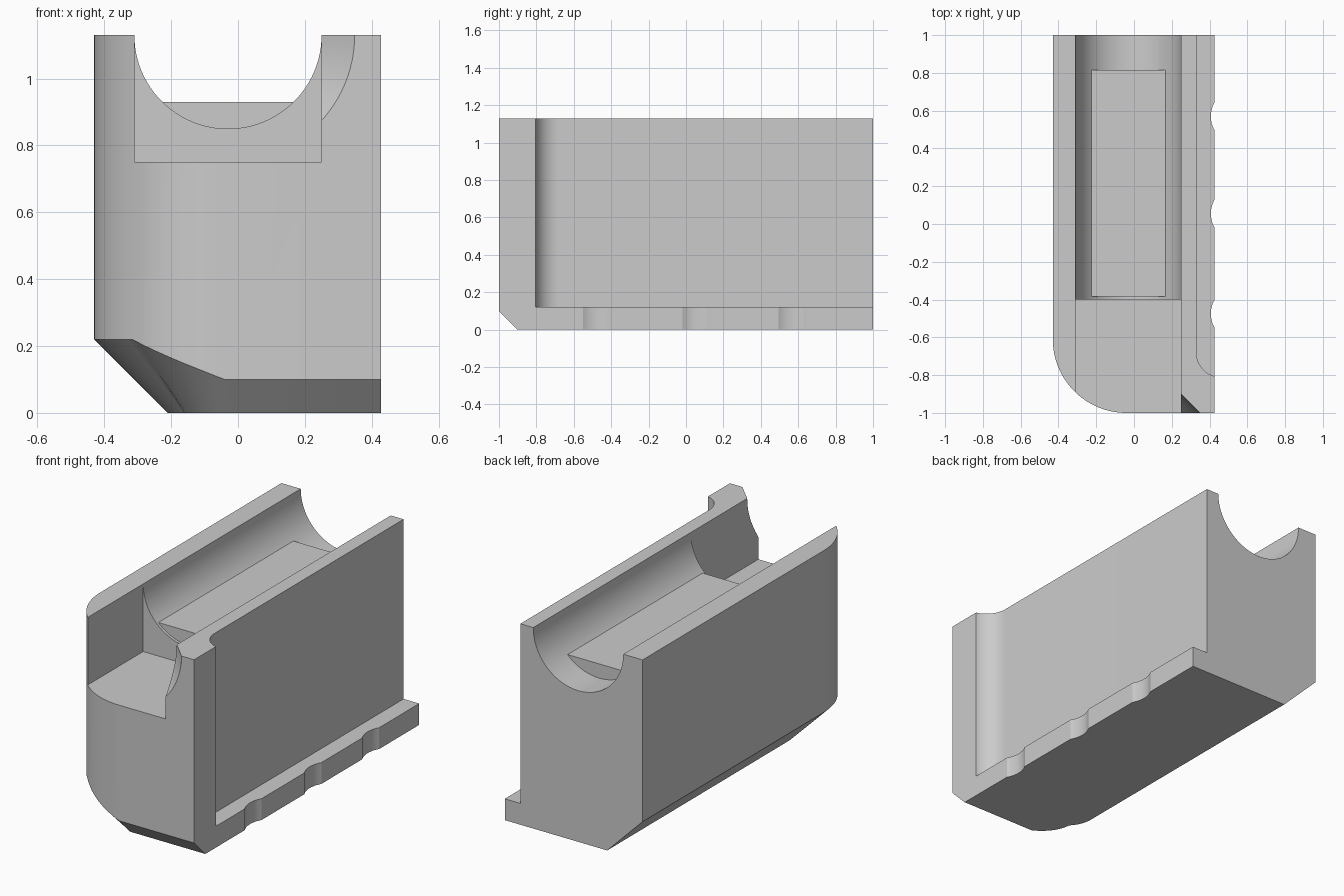
import bpy, bmesh
from math import cos, sin, pi, radians
from mathutils import Matrix

cube = bpy.data.objects.get("Cube")
if cube:
    bpy.data.objects.remove(cube, do_unlink=True)

grey = bpy.data.materials.new("plain_grey")
grey.use_nodes = True
colour = (0.6, 0.6, 0.6, 1)
grey.diffuse_color = colour
grey.node_tree.nodes["Principled BSDF"].inputs["Base Color"].default_value = colour


def finish(name, bm):
    bmesh.ops.recalc_face_normals(bm, faces=bm.faces)
    mesh = bpy.data.meshes.new(name)
    bm.to_mesh(mesh)
    bm.free()
    mesh.materials.append(grey)
    obj = bpy.data.objects.new(name, mesh)
    bpy.context.collection.objects.link(obj)
    return obj


def loft(name, rings):
    """Closed solid through rings of equal length."""
    bm = bmesh.new()
    loops = [[bm.verts.new(p) for p in ring] for ring in rings]
    for low, high in zip(loops, loops[1:]):
        for i in range(len(low)):
            j = (i + 1) % len(low)
            bm.faces.new((low[i], low[j], high[j], high[i]))
    bm.faces.new(loops[0][::-1])
    bm.faces.new(loops[-1])
    return finish(name, bm)


def prism(name, outline, z0, z1):
    return loft(name, [[(x, y, z) for x, y in outline] for z in (z0, z1)])


def box(name, x0, x1, y0, y1, z0, z1):
    return prism(name, [(x0, y0), (x1, y0), (x1, y1), (x0, y1)], z0, z1)


def round_bar(name, x, z, y0, r0, y1, r1, sides=96):
    """Cylinder or cone lying along y."""
    turns = [2 * pi * i / sides for i in range(sides)]
    return loft(name, [[(x + r * cos(a), y, z + r * sin(a)) for a in turns]
                       for y, r in ((y0, r0), (y1, r1))])


def carve(target, cutter):
    cutter.hide_render = True
    mod = target.modifiers.new("cut", 'BOOLEAN')
    mod.operation = 'DIFFERENCE'
    mod.solver = 'EXACT'
    mod.object = cutter
    bpy.context.view_layer.objects.active = target
    bpy.ops.object.modifier_apply(modifier=mod.name)
    bpy.data.objects.remove(cutter, do_unlink=True)


LEFT, RIGHT, TOP = -0.43, 0.427, 1.13
CORNER = 0.39
TROUGH_X, TROUGH_R = -0.03, 0.28

# Body outline: x, y, inward direction, chamfer size
edge = [(RIGHT, 1, 0, 0, 0.1), (LEFT, 1, 1, 0, 0.22)]
steps = 32
for i in range(steps + 1):
    t = i / steps
    a = pi + t * pi / 2
    size = 0.22 - 0.12 * max(0, (t - 0.5) / 0.5)
    edge.append((LEFT + CORNER + CORNER * cos(a), -1 + CORNER + CORNER * sin(a),
                 -cos(a), -sin(a), size))
edge.append((RIGHT, -1, 0, 1, 0.1))
body = loft("body", [
    [(x + nx * c, y + ny * c, 0) for x, y, nx, ny, c in edge],
    [(x, y, c) for x, y, nx, ny, c in edge],
    [(x, y, TOP) for x, y, nx, ny, c in edge]])

# Long round trough, open front pocket and flared mouth
carve(body, round_bar("trough_cutter", TROUGH_X, TOP, -0.5, TROUGH_R, 1.1, TROUGH_R))
carve(body, box("pocket_cutter", TROUGH_X - TROUGH_R, TROUGH_X + TROUGH_R,
                -1.2, -0.4, 0.75, 1.4))
carve(body, round_bar("mouth_cutter", TROUGH_X, TOP, -1.1, 0.479, -0.8, 0.179))

# Side recess with rounded front corner, leaving a flange below
side = [(0.6, 1.1), (0.33, 1.1)]
for i in range(17):
    a = pi + i / 16 * pi / 2
    side.append((0.46 + 0.13 * cos(a), -0.68 + 0.13 * sin(a)))
side.append((0.6, -0.81))
carve(body, prism("recess_cutter", side, 0.12, 1.4))

# Scallops along the flange
for y in (-0.475, 0.055, 0.57):
    ring = [(RIGHT + 0.13 + 0.15 * cos(2 * pi * i / 96), y + 0.15 * sin(2 * pi * i / 96))
            for i in range(96)]
    carve(body, prism("scallop_cutter", ring, -0.1, 0.2))

# Flat bed in the trough
bed = box("trough_bed", -0.226, 0.166, -0.385, 0.815, 0.8, 0.93)

bpy.ops.object.select_all(action='DESELECT')
body.select_set(True)
bpy.context.view_layer.objects.active = body
bpy.ops.object.shade_smooth_by_angle(angle=radians(25))
